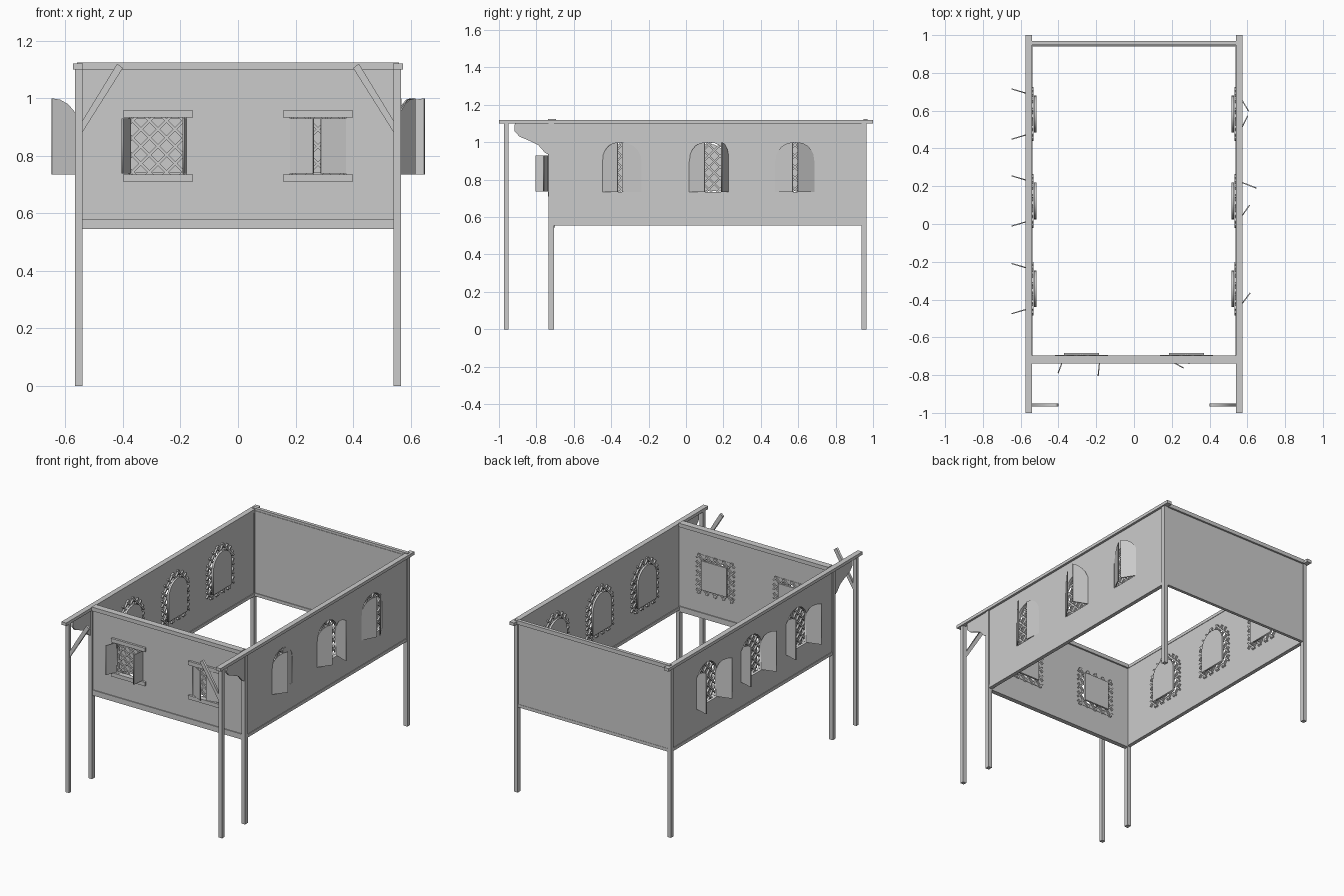
import bpy, math
from mathutils import Matrix, Vector

if "Cube" in bpy.data.objects:
    bpy.data.objects.remove(bpy.data.objects["Cube"])


def frame(x_axis, y_axis, origin=(0, 0, 0)):
    x, y = Vector(x_axis).normalized(), Vector(y_axis).normalized()
    m = Matrix((x, y, x.cross(y))).transposed().to_4x4()
    m.translation = Vector(origin)
    return m


SIDE = frame((0, 1, 0), (0, 0, 1))    # u = y, v = z, w = x
FRONT = frame((1, 0, 0), (0, 0, 1))   # u = x, v = z, w = -y


def plate(name, loops, mat, w0, w1, holes=True):
    """Extruded flat outlines; inner loops become holes."""
    cu = bpy.data.curves.new(name, 'CURVE')
    cu.dimensions, cu.fill_mode = '2D', 'BOTH'
    cu.extrude = abs(w1 - w0) / 2
    for loop in loops:
        s = cu.splines.new('POLY')
        s.points.add(len(loop) - 1)
        for p, (u, v) in zip(s.points, loop):
            p.co = (u, v, 0, 1)
        s.use_cyclic_u = True
    tmp = bpy.data.objects.new(name + "_tmp", cu)
    bpy.context.collection.objects.link(tmp)
    dg = bpy.context.evaluated_depsgraph_get()
    me = bpy.data.meshes.new_from_object(tmp.evaluated_get(dg))
    bpy.data.objects.remove(tmp)
    me.transform(mat @ Matrix.Translation((0, 0, (w0 + w1) / 2)))
    me.name = name
    ob = bpy.data.objects.new(name, me)
    bpy.context.collection.objects.link(ob)
    return ob


def mesh_boxes(name, boxes):
    """One mesh made of boxes, each (matrix, lo, hi)."""
    verts, faces = [], []
    for mat, lo, hi in boxes:
        b = len(verts)
        for i in range(8):
            verts.append(mat @ Vector([(lo, hi)[i >> k & 1][k] for k in range(3)]))
        for f in ((0, 2, 3, 1), (4, 5, 7, 6), (0, 1, 5, 4), (2, 6, 7, 3), (0, 4, 6, 2), (1, 3, 7, 5)):
            faces.append([b + i for i in f])
    me = bpy.data.meshes.new(name)
    me.from_pydata(verts, [], faces)
    ob = bpy.data.objects.new(name, me)
    bpy.context.collection.objects.link(ob)


def box(name, lo, hi):
    mesh_boxes(name, [(Matrix(), lo, hi)])


def rect(u0, u1, v0, v1):
    return [(u0, v0), (u1, v0), (u1, v1), (u0, v1)]


def arch(c, r, z0, spring, rise):
    n = 10
    return [(c - r, z0), (c + r, z0)] + [
        (c + r * math.cos(math.pi * i / n), spring + rise * math.sin(math.pi * i / n)) for i in range(n + 1)]


def lattice(name, mat, c, half, z0, z1, w0, w1, spring=None):
    """Crossed diagonal bars clipped to a rectangle or arch."""
    def inside(u, v):
        if abs(u) > half or v < z0 or v > z1:
            return False
        return spring is None or v < spring or (u / half) ** 2 + ((v - spring) / (z1 - spring)) ** 2 < 1
    zc, bars = (z0 + z1) / 2, []
    for s in (1, -1):
        a = s * math.pi / 4
        dx, dy = math.cos(a), math.sin(a)
        for k in range(-8, 9):
            off = k * 0.042
            ts = [t * 0.004 for t in range(-80, 81)
                  if inside(t * 0.004 * dx - off * dy, zc + t * 0.004 * dy + off * dx)]
            if len(ts) > 4:
                m = mat @ Matrix.Translation((c, zc, 0)) @ Matrix.Rotation(a, 4, 'Z')
                bars.append((m, (ts[0], off - 0.005, w0), (ts[-1], off + 0.005, w1)))
    mesh_boxes(name, bars)


def shutter(name, hinge, tip, z0, z1, spring=None):
    d = Vector((tip[0] - hinge[0], tip[1] - hinge[1], 0))
    L = d.length
    top = [(L, z1), (0, z1)]
    if spring:
        top = [(L - L * math.sin(math.pi * i / 10), spring + (z1 - spring) * math.cos(math.pi * i / 10))
               for i in range(6)]
    plate(name, [[(0, z0), (L, z0)] + top], frame(d, (0, 0, 1), (*hinge, 0)), -0.003, 0.003)


# Posts, roof beams, sill beams, brackets and braces on both sides
for s, side in ((-1, "left"), (1, "right")):
    def sbox(name, x0, x1, y0, y1, z0, z1):
        box(side + name, (min(s * x0, s * x1), y0, z0), (max(s * x0, s * x1), y1, z1))
    sbox("_porch_post", 0.54, 0.566, -0.972, -0.948, 0, 1.105)
    sbox("_front_post", 0.54, 0.566, -0.735, -0.705, 0, 1.105)
    sbox("_back_post", 0.54, 0.566, 0.937, 0.964, 0, 1.105)
    sbox("_roof_beam", 0.54, 0.574, -1, 1, 1.1, 1.12)
    sbox("_sill_beam", 0.538, 0.563, -0.71, 0.95, 0.555, 0.575)
    plate(side + "_bracket", [[(-0.915, 1.105), (-0.918, 1.06), (-0.89, 1.03), (-0.83, 1.005),
                               (-0.79, 0.985), (-0.755, 0.945), (-0.735, 0.935), (-0.735, 1.105)]],
          SIDE, s * 0.555 - 0.006, s * 0.555 + 0.006)
    plate(side + "_brace", [[(s * 0.545, 0.875), (s * 0.4, 1.105), (s * 0.42, 1.12), (s * 0.545, 0.915)]],
          FRONT, 0.95, 0.966)

# Cross beams
box("front_roof_beam", (-0.54, -0.738, 1.1), (0.54, -0.695, 1.125))
box("back_roof_beam", (-0.56, 0.948, 1.1), (0.56, 0.97, 1.125))
box("front_sill_beam", (-0.54, -0.73, 0.545), (0.54, -0.7, 0.58))
box("back_sill_beam", (-0.54, 0.94, 0.555), (0.54, 0.96, 0.575))
box("back_wall", (-0.545, 0.945, 0.56), (0.545, 0.958, 1.11))

# Side walls with arched windows
Z0, SPRING, RISE = 0.735, 0.895, 0.105
centres = (-0.342, 0.122, 0.582)
right_tips = (((0.615, -0.365), (0.565, -0.342)), ((0.612, 0.1), (0.648, 0.19)), ((0.602, 0.572), (0.607, 0.597)))
for s, side in ((-1, "left"), (1, "right")):
    plate(side + "_wall", [rect(-0.71, 0.95, 0.56, 1.11)] +
          [arch(c, 0.105, Z0, SPRING, RISE) for c in centres], SIDE, s * 0.543, s * 0.559)
    for i, c in enumerate(centres):
        tag = f"{side}_window_{i + 1}"
        plate(tag + "_pane", [arch(c, 0.097, 0.74, SPRING, 0.097)], SIDE, s * 0.517, s * 0.53)
        lattice(tag + "_lattice", SIDE, c, 0.14, 0.705, 1.03, *sorted((s * 0.531, s * 0.542)), spring=0.9)
        for j, e in enumerate((-1, 1)):
            tip = right_tips[i][j] if s > 0 else (-0.648, c + e * 0.133)
            shutter(f"{tag}_shutter_{j + 1}", (s * 0.553, c + e * 0.105), tip, Z0, 1.0, SPRING)

# Front wall with square windows
plate("front_wall", [rect(-0.545, 0.545, 0.55, 1.11)] +
      [rect(c - 0.098, c + 0.098, 0.735, 0.933) for c in (-0.278, 0.278)], FRONT, 0.706, 0.724)
front_tips = (((-0.402, -0.79), (-0.19, -0.805)), ((0.262, -0.762), (0.288, -0.738)))
for i, c in enumerate((-0.278, 0.278)):
    tag = f"front_window_{i + 1}"
    box(tag + "_lintel", (c - 0.122, -0.738, 0.933), (c + 0.122, -0.704, 0.958))
    box(tag + "_sill", (c - 0.122, -0.738, 0.71), (c + 0.122, -0.704, 0.735))
    box(tag + "_pane", (c - 0.093, -0.694, 0.74), (c + 0.093, -0.682, 0.93))
    lattice(tag + "_lattice", FRONT, c, 0.138, 0.705, 0.96, 0.694, 0.704)
    for j, e in enumerate((-1, 1)):
        shutter(f"{tag}_shutter_{j + 1}", (c + e * 0.097, -0.718), front_tips[i][j], 0.738, 0.93)
